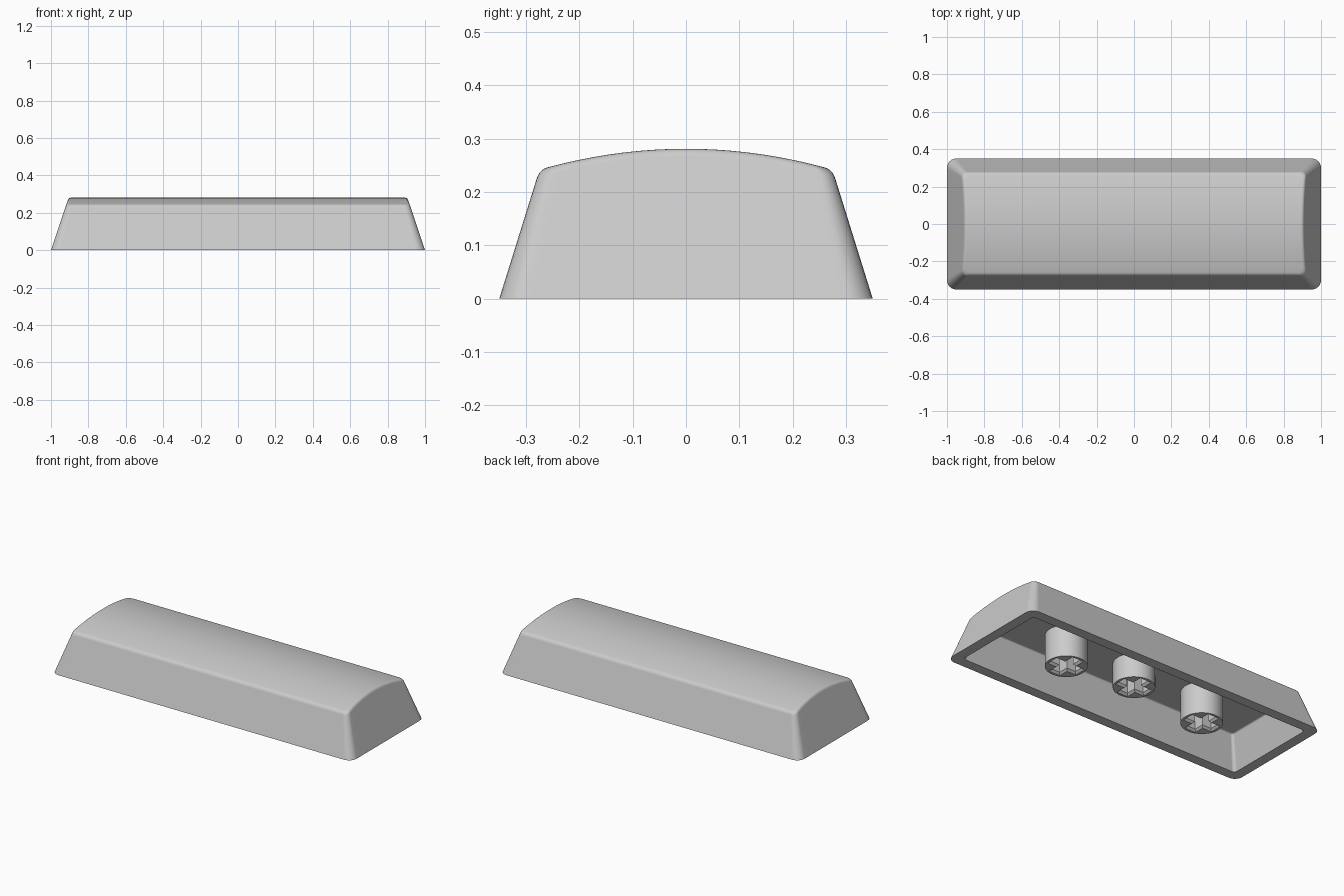
import bpy, bmesh, math

if "Cube" in bpy.data.objects:
    bpy.data.objects.remove(bpy.data.objects["Cube"])

LEAN_X, LEAN_Y = 0.335, 0.31     # inward lean of the walls per unit of height
grey = bpy.data.materials.new("light_grey")
grey.diffuse_color = (0.6, 0.6, 0.6, 1)
grey.use_nodes = True
grey.node_tree.nodes["Principled BSDF"].inputs["Base Color"].default_value = grey.diffuse_color


def finish(name, bm, angle=30):
    bmesh.ops.recalc_face_normals(bm, faces=bm.faces)
    mesh = bpy.data.meshes.new(name)
    bm.to_mesh(mesh)
    bm.free()
    ob = bpy.data.objects.new(name, mesh)
    bpy.context.collection.objects.link(ob)
    mesh.materials.append(grey)
    bpy.ops.object.select_all(action='DESELECT')
    ob.select_set(True)
    bpy.context.view_layer.objects.active = ob
    bpy.ops.object.shade_smooth_by_angle(angle=math.radians(angle))
    mod = ob.modifiers.new("even_shading", 'WEIGHTED_NORMAL')
    mod.keep_sharp = True
    return ob


def half_outline(hx, hy, r):
    """Right half of a rounded rectangle, front to back, as (x inset, y)."""
    arc = [math.radians(-90 + 15 * i) for i in range(7)]
    front = [(r - r * math.cos(a), -(hy - r) + r * math.sin(a)) for a in arc]
    n = 16
    side = [(0, (hy - r) * (2 * i / n - 1)) for i in range(1, n)]
    back = [(x, -y) for x, y in reversed(front)]
    return front + side + back


def bridge(bm, a, b):
    n = len(a)
    for i in range(n):
        j = (i + 1) % n
        bm.faces.new((a[i], a[j], b[j], b[i]))


def skin(bm, hx, hy, r_base, r_top, top, bulge, fillet):
    """Tapered walls, a soft edge and a crowned top; returns the base ring."""
    def crown(y):
        return top - bulge * (y / 0.267) ** 2
    edge_z = crown(hy - LEAN_Y * (top - bulge))

    def ring(extra, drop, base=False):
        if base:
            pts = [(hx - i, y, 0) for i, y in half_outline(hx, hy, r_base)]
        else:
            h = hy - LEAN_Y * edge_z - extra
            pts = [(hx - LEAN_X * crown(y) - extra - i, y, crown(y) - drop)
                   for i, y in half_outline(hx, h, r_top)]
        right = [bm.verts.new(p) for p in pts]
        left = [bm.verts.new((-x, y, z)) for x, y, z in reversed(pts)]
        return right + left

    rings = [ring(0, 0, True)]
    steps = 5
    for s in range(steps + 1):
        t = s / steps
        u = (1 - t) ** 2
        rings.append(ring(-LEAN_Y * fillet * u + fillet * t * t, fillet * u))
    for a, b in zip(rings, rings[1:]):
        bridge(bm, a, b)
    # top made of strips running left to right
    last = rings[-1]
    n = len(last)
    for i in range(n // 2 - 1):
        bm.faces.new((last[i], last[i + 1], last[n - 2 - i], last[n - 1 - i]))
    return rings[0]


# Hollow cap: crowned outer skin and flat-roofed cavity joined by the rim
bm = bmesh.new()
outer = skin(bm, 1.0, 0.35, 0.05, 0.03, 0.281, 0.037, 0.015)
inner = skin(bm, 0.939, 0.289, 0.02, 0.015, 0.188, 0.0, 0.008)
bridge(bm, outer, inner)
finish("cap_shell", bm)


# Round mounting post with a chamfered cross-shaped socket
def post(name, x, z0, radius=0.113):
    bm = bmesh.new()
    n = 48
    circle = [(radius * math.cos(2 * math.pi * i / n),
               radius * math.sin(2 * math.pi * i / n)) for i in range(n)]

    def cross(arm, half):
        pts = []
        for k in range(4):
            c, s = round(math.cos(k * math.pi / 2)), round(math.sin(k * math.pi / 2))
            for px, py in ((arm, -half), (arm, half), (half, half)):
                pts.append((px * c - py * s, px * s + py * c))
        return pts

    def loop(pts, z):
        return [bm.verts.new((x + px, py, z)) for px, py in pts]

    low_circle, mouth = loop(circle, z0), loop(cross(0.097, 0.037), z0)
    edges = [bm.edges.new((l[i], l[(i + 1) % len(l)]))
             for l in (low_circle, mouth) for i in range(len(l))]
    bmesh.ops.triangle_fill(bm, edges=edges, use_beauty=True)
    bridge(bm, low_circle, loop(circle, 0.2))
    throat = loop(cross(0.085, 0.026), z0 + 0.012)
    bridge(bm, mouth, throat)
    socket_end = loop(cross(0.085, 0.026), 0.186)
    bridge(bm, throat, socket_end)
    bm.faces.new(socket_end)
    finish(name, bm)


post("left_post", -0.469, 0.0)
post("middle_post", 0.0, 0.046)
post("right_post", 0.469, 0.0)
